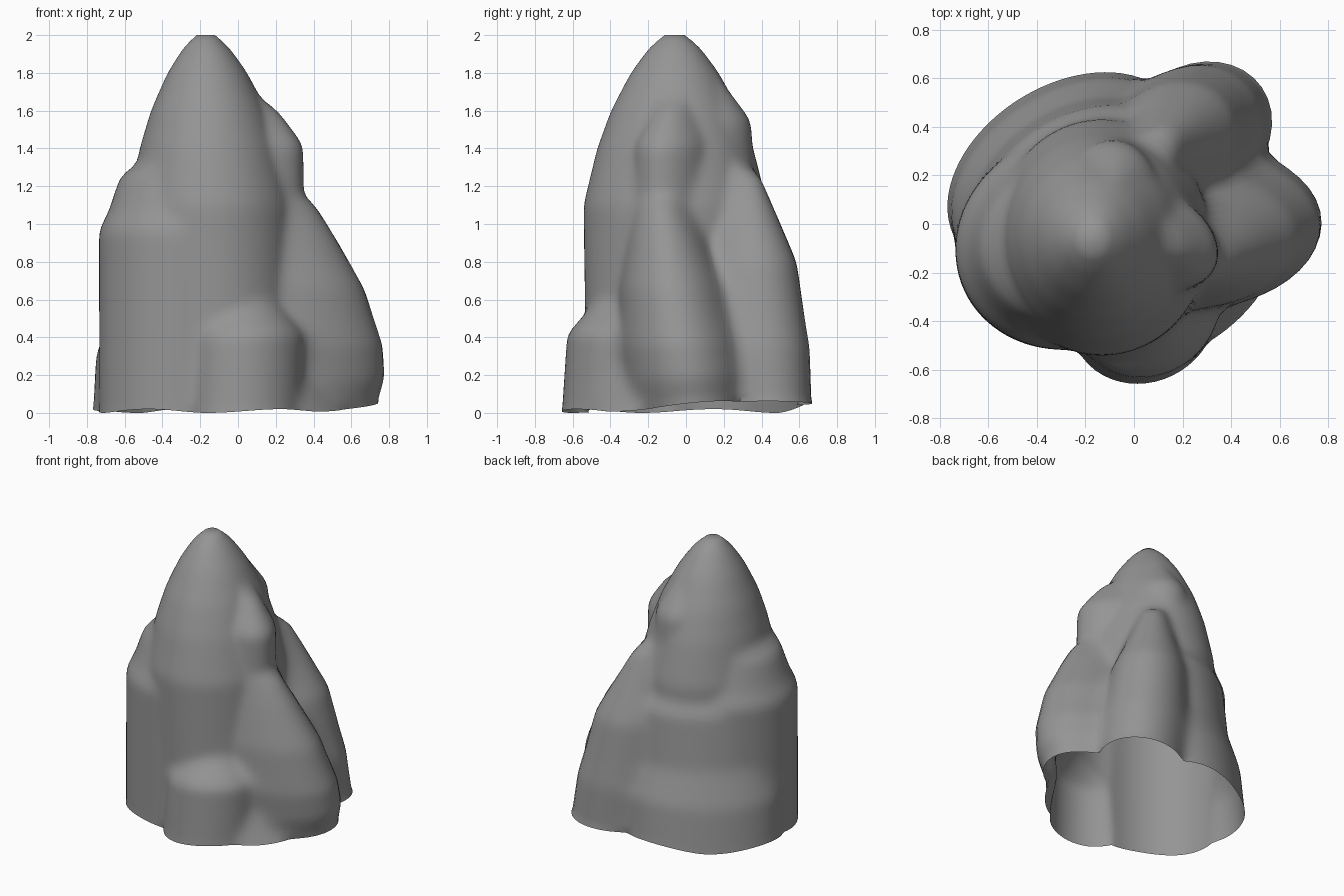
import bpy, bmesh, math
from mathutils import Vector, Matrix

if "Cube" in bpy.data.objects:
    bpy.data.objects.remove(bpy.data.objects["Cube"], do_unlink=True)

HEIGHT, ANGLES, LEVELS = 2, 112, 64
AXIS = Vector((-0.16, -0.05))


class Lump:
    """A leaning elliptical mass of rock whose size follows a profile of (height, scale)."""

    def __init__(self, length, width, foot, top, profile, turn=0):
        self.turn = Matrix.Rotation(-math.radians(turn), 2)
        self.length, self.width = length, width
        self.foot, self.top = Vector(foot), Vector(top)
        self.profile = profile

    def scale_at(self, z):
        for (low, a), (high, b) in zip(self.profile, self.profile[1:]):
            if low <= z <= high:
                return a + (b - a) * (z - low) / (high - low)
        return 0

    def reach(self, direction, z):
        """Distance from the rock's axis to the far side of this lump."""
        scale = self.scale_at(z)
        if scale == 0:
            return 0
        centre = self.foot.lerp(self.top, z / self.profile[-1][0])

        def to_unit_circle(vector):
            x, y = self.turn @ vector
            return Vector((x / self.length, y / self.width)) / scale

        start = to_unit_circle(AXIS - centre)
        ray = to_unit_circle(direction)
        a, b, c = ray.dot(ray), start.dot(ray), start.dot(start) - 1
        root = b * b - a * c
        return max(0, (math.sqrt(root) - b) / a) if root >= 0 else 0


peak = Lump(.48, .53, (-.09, -.05), (-.17, -.06),
            [(0, .9), (1.1, .92), (1.4, .78), (1.6, .64), (1.8, .44), (1.95, .23), (2, .1)])
east_shoulder = Lump(.3, .2, (.08, -.07), (.06, -.05), [(0, 1), (1.42, 1), (1.65, .4)], turn=-25)
back_shoulder = Lump(.2, .25, (-.04, .2), (-.1, .08), [(0, 1), (1.55, 1), (1.75, .45)])
west_pillar = Lump(.49, .44, (-.26, -.08), (-.25, -.07),
                   [(0, .98), (.97, 1), (1.06, .9), (1.3, .74)], turn=20)
northwest_steps = Lump(.53, .36, (-.28, .21), (-.22, .12),
                       [(0, 1), (.3, 1), (.55, .85), (.92, .85), (1.1, .6)], turn=32)
east_buttress = Lump(.58, .34, (.21, .03), (.15, -.13),
                     [(0, .92), (.15, 1), (.35, 1), (.66, .86), (.95, .6), (1.13, .42)])
back_spire = Lump(.34, .28, (.25, .365), (.08, .3),
                  [(0, 1), (.33, 1.02), (.8, .87), (1.28, .28)], turn=38)
front_foot = Lump(.31, .28, (.04, -.37), (.06, -.33), [(0, 1), (.42, 1), (.62, .4)], turn=30)
southeast_skirt = Lump(.43, .25, (.21, -.25), (.1, -.2), [(0, 1), (.62, .5)], turn=36)
lumps = [peak, east_shoulder, back_shoulder, west_pillar, northwest_steps,
         east_buttress, back_spire, front_foot, southeast_skirt]

# Rock surface: rings around the axis, open underneath
bm = bmesh.new()
rings = []
for level in range(LEVELS):
    z = HEIGHT * level / (LEVELS - 1)
    ring = []
    for i in range(ANGLES):
        angle = math.tau * i / ANGLES
        direction = Vector((math.cos(angle), math.sin(angle)))
        x, y = AXIS + direction * max(lump.reach(direction, z) for lump in lumps)
        # Ragged lower rim, higher towards the back and the +x side
        rim = 0.05 * max(0, x + y) + 0.01 * (1 + math.sin(5 * angle))
        ring.append(bm.verts.new((x, y, z + rim * max(0, 1 - 2 * z))))
    rings.append(ring)
for low, high in zip(rings, rings[1:]):
    for i in range(ANGLES):
        bm.faces.new((low[i - 1], low[i], high[i], high[i - 1]))
bm.faces.new(rings[-1])

# Soften the joins between lumps, holding the rim and the summit
inner = [v for ring in rings[1:-1] for v in ring]
for step in range(4):
    bmesh.ops.smooth_vert(bm, verts=inner, factor=0.5,
                          use_axis_x=True, use_axis_y=True, use_axis_z=True)

mesh = bpy.data.meshes.new("rock")
bm.to_mesh(mesh)
bm.free()
rock = bpy.data.objects.new("rock", mesh)
bpy.context.collection.objects.link(rock)

# Plain stone colour
stone = bpy.data.materials.new("grey_stone")
stone.use_nodes = True
stone.diffuse_color = (0.3, 0.3, 0.3, 1)
stone.node_tree.nodes["Principled BSDF"].inputs["Base Color"].default_value = stone.diffuse_color
mesh.materials.append(stone)

bpy.context.view_layer.objects.active = rock
rock.select_set(True)
bpy.ops.object.shade_smooth_by_angle(angle=math.radians(50))
